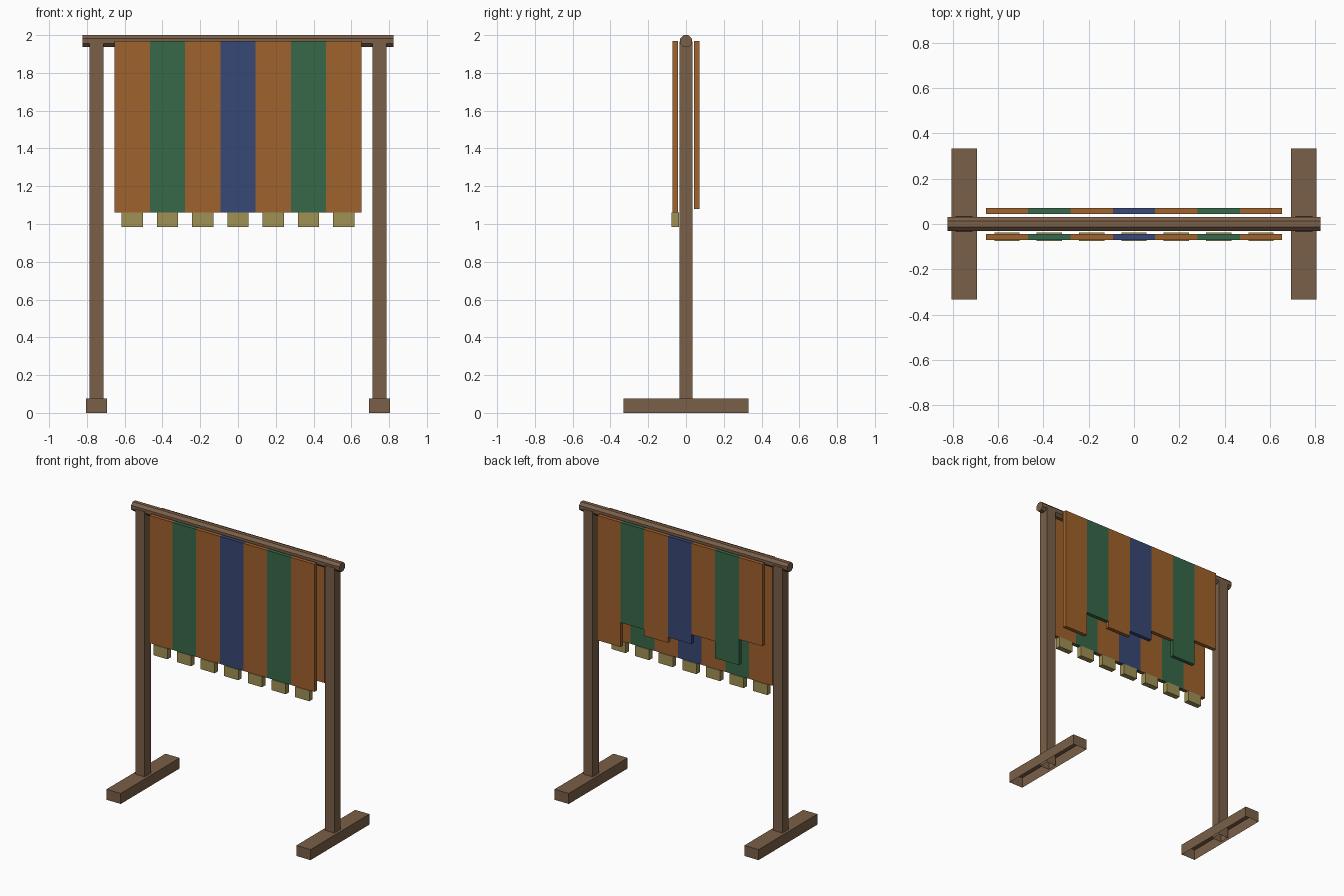
import bpy, bmesh, math
from mathutils import Matrix

if "Cube" in bpy.data.objects:
    bpy.data.objects.remove(bpy.data.objects["Cube"])


def material(name, rgb):
    m = bpy.data.materials.new(name)
    m.diffuse_color = (*rgb, 1)
    m.use_nodes = True
    m.node_tree.nodes["Principled BSDF"].inputs["Base Color"].default_value = m.diffuse_color
    return m


wood = material("wood", (0.195, 0.114, 0.065))
orange = material("orange_cloth", (0.352, 0.122, 0.026))
green = material("green_cloth", (0.038, 0.141, 0.065))
blue = material("blue_cloth", (0.040, 0.065, 0.181))
straw = material("straw", (0.352, 0.283, 0.091))


def finish(name, bm, mat):
    bmesh.ops.recalc_face_normals(bm, faces=bm.faces)
    me = bpy.data.meshes.new(name)
    bm.to_mesh(me)
    bm.free()
    me.materials.append(mat)
    ob = bpy.data.objects.new(name, me)
    bpy.context.collection.objects.link(ob)


def box(name, x, y, z, mat, open_bottom=False):
    """Box from (min, max) ranges on each axis."""
    bm = bmesh.new()
    size = [b - a for a, b in (x, y, z)]
    mid = [(a + b) / 2 for a, b in (x, y, z)]
    bmesh.ops.create_cube(bm, size=1, matrix=Matrix.Translation(mid) @ Matrix.Diagonal((*size, 1)))
    if open_bottom:
        bm.faces.ensure_lookup_table()
        low = min(bm.faces, key=lambda f: f.calc_center_median().z)
        bmesh.ops.delete(bm, geom=[low], context='FACES_ONLY')
    finish(name, bm, mat)


# Feet (hollow underneath) and posts
for side, cx in (("left", -0.749), ("right", 0.749)):
    box(side + "_foot", (cx - 0.056, cx + 0.056), (-0.332, 0.332), (0, 0.075), wood, True)
    box(side + "_post", (cx - 0.037, cx + 0.037), (-0.035, 0.035), (0, 1.965), wood, True)

# Eight-sided top rail
bm = bmesh.new()
r = 0.0345
bmesh.ops.create_cone(bm, cap_ends=True, segments=8, radius1=r, radius2=r, depth=1.644,
                      matrix=Matrix.Translation((0, 0, 1.968)) @ Matrix.Rotation(math.pi / 2, 4, 'Y')
                      @ Matrix.Rotation(math.pi / 8, 4, 'Z'))
finish("top_rail", bm, wood)

# Cloth strips: even in front with end tabs, uneven lengths behind
colors = [orange, green, orange, blue, orange, green, orange]
back_lengths = [0.585, 0.77, 0.65, 0.72, 0.76, 0.715, 0.89]
w = 1.306 / 7
for i, (mat, length) in enumerate(zip(colors, back_lengths)):
    cx = (i - 3) * w
    span = (cx - w / 2, cx + w / 2)
    box(f"front_strip_{i + 1}", span, (-0.071, -0.043), (1.06, 1.97), mat)
    box(f"back_strip_{i + 1}", span, (0.043, 0.071), (1.97 - length, 1.97), mat)
    box(f"end_tab_{i + 1}", (cx - 0.056, cx + 0.056), (-0.076, -0.038), (0.985, 1.06), straw)
